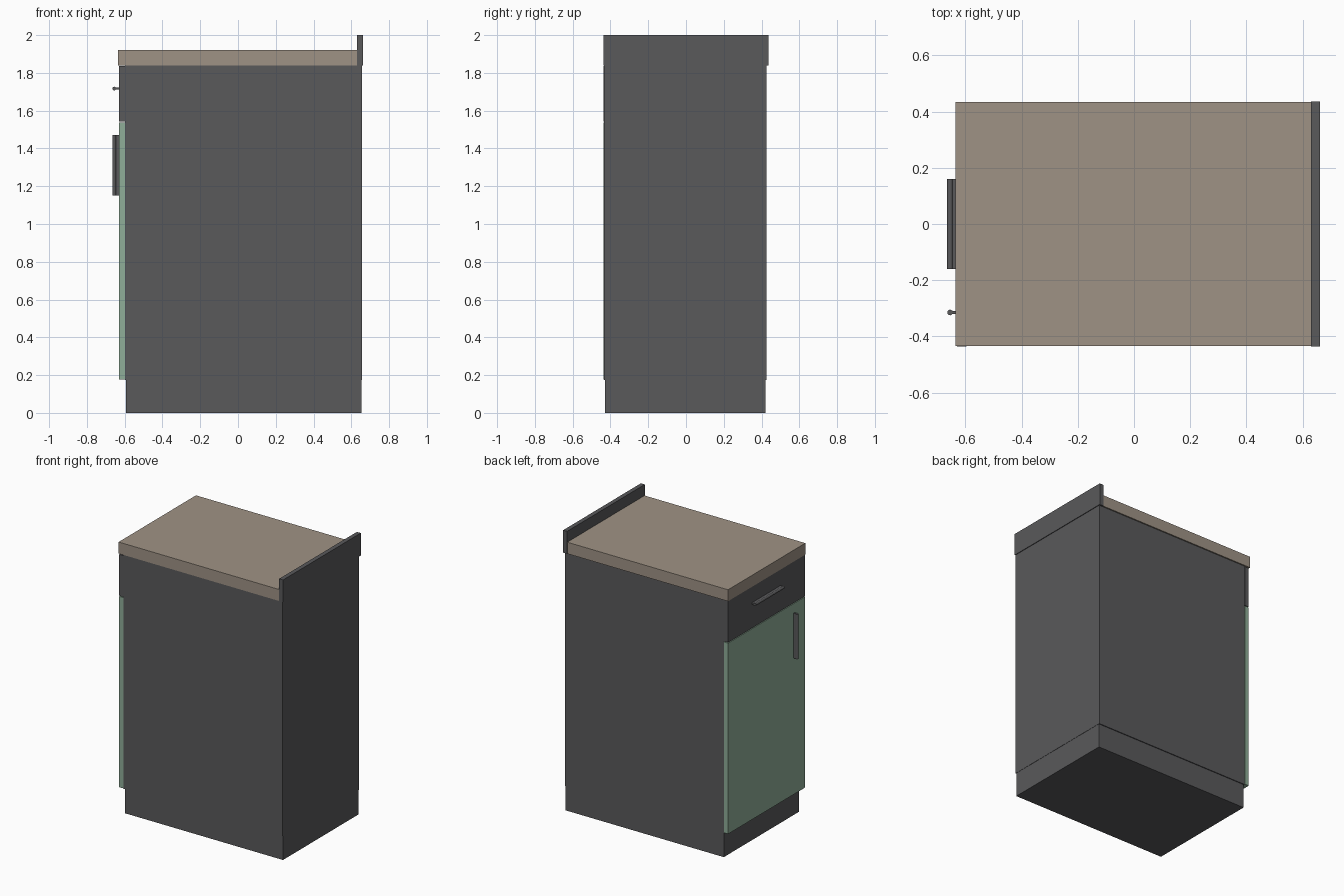
import bpy, bmesh, math
from mathutils import Matrix

if "Cube" in bpy.data.objects:
    bpy.data.objects.remove(bpy.data.objects["Cube"])


def material(name, rgb):
    m = bpy.data.materials.new(name)
    m.diffuse_color = (*rgb, 1)
    m.use_nodes = True
    m.node_tree.nodes["Principled BSDF"].inputs["Base Color"].default_value = m.diffuse_color
    return m


GREY = material("dark grey", (0.100, 0.100, 0.104))
TAN = material("worktop tan", (0.347, 0.290, 0.235))
GREEN = material("sage green", (0.275, 0.418, 0.314))


def add(name, bm, mat):
    bmesh.ops.recalc_face_normals(bm, faces=bm.faces)
    me = bpy.data.meshes.new(name)
    bm.to_mesh(me)
    bm.free()
    me.materials.append(mat)
    ob = bpy.data.objects.new(name, me)
    bpy.context.collection.objects.link(ob)
    return ob


def box(name, x, y, z, mat):
    bm = bmesh.new()
    bmesh.ops.create_cube(bm, size=1)
    for v in bm.verts:
        v.co = [lo + (c + 0.5) * (hi - lo) for c, (lo, hi) in zip(v.co, (x, y, z))]
    return add(name, bm, mat)


def handle(name, length, centre, upright):
    # rounded grip with a slim stem, extruded along its full length
    r, stem, a0 = 0.010, 0.006, math.asin(0.6)
    n = 12
    profile = [(0.035, -stem)]
    for i in range(n + 1):
        a = -a0 - (2 * math.pi - 2 * a0) * i / n
        profile.append((r + r * math.cos(a), r * math.sin(a)))
    profile.append((0.035, stem))
    bm = bmesh.new()
    face = bm.faces.new([bm.verts.new((x, -length / 2, z)) for x, z in profile])
    ext = bmesh.ops.extrude_face_region(bm, geom=[face])
    bmesh.ops.translate(bm, vec=(0, length, 0),
                        verts=[g for g in ext["geom"] if isinstance(g, bmesh.types.BMVert)])
    if upright:
        bm.transform(Matrix.Rotation(math.pi / 2, 4, 'X'))
    bm.transform(Matrix.Translation(centre))
    return add(name, bm, GREY)


# carcass
box("plinth", (-0.592, 0.655), (-0.429, 0.420), (0, 0.18), GREY)
box("cabinet_body", (-0.597, 0.657), (-0.435, 0.426), (0.175, 1.84), GREY)

# fronts on the -x side
box("door", (-0.631, -0.597), (-0.437, 0.427), (0.178, 1.537), GREEN)
box("drawer_front", (-0.631, -0.597), (-0.437, 0.427), (1.542, 1.836), GREY)

# worktop and upstand
box("worktop", (-0.636, 0.631), (-0.435, 0.435), (1.84, 1.922), TAN)
box("backsplash", (0.631, 0.662), (-0.437, 0.437), (1.84, 2.0), GREY)

# handles
handle("drawer_handle", 0.32, (-0.665, 0, 1.717), False)
handle("door_handle", 0.32, (-0.665, -0.315, 1.31), True)
